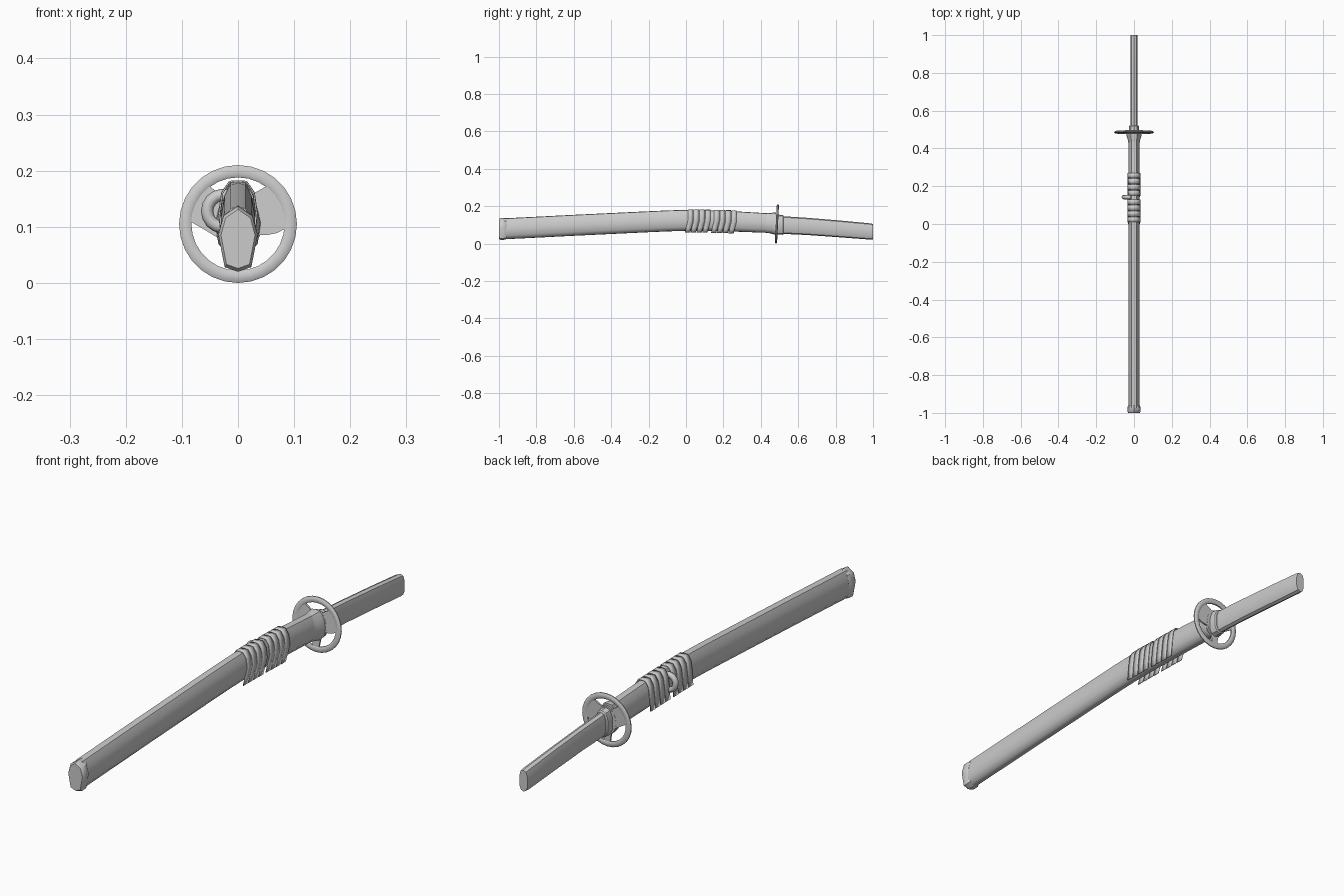
import bpy, bmesh, math

if "Cube" in bpy.data.objects:
    bpy.data.objects.remove(bpy.data.objects["Cube"])

GUARD_Y, GUARD_Z = 0.486, 0.105


def finish(name, bm, angle=35):
    bmesh.ops.recalc_face_normals(bm, faces=bm.faces[:])
    me = bpy.data.meshes.new(name)
    bm.to_mesh(me)
    bm.free()
    ob = bpy.data.objects.new(name, me)
    bpy.context.collection.objects.link(ob)
    bpy.ops.object.select_all(action='DESELECT')
    bpy.context.view_layer.objects.active = ob
    ob.select_set(True)
    bpy.ops.object.shade_smooth_by_angle(angle=math.radians(angle))
    return ob


def mirrored(half):
    """Half outline running top to bottom on +x -> closed loop."""
    return half + [(-x, z) for x, z in reversed(half) if x > 0]


def loft(name, half, stations, angle=35):
    """Sweep a section through stations (y, z centre, x scale, z scale)."""
    sec = mirrored(half)
    bm = bmesh.new()
    rings = [[bm.verts.new((x * sx, y, zc + z * sz)) for x, z in sec]
             for y, zc, sx, sz in stations]
    n = len(sec)
    for a, b in zip(rings, rings[1:]):
        for i in range(n):
            bm.faces.new((a[i], a[(i + 1) % n], b[(i + 1) % n], b[i]))
    bm.faces.new(rings[0])
    bm.faces.new(rings[-1])
    return finish(name, bm, angle)


def plate(name, outline, thick):
    """Flat piece of the guard, outline relative to the guard centre."""
    bm = bmesh.new()
    front, back = [[bm.verts.new((x, GUARD_Y + z * 0.05 + s * thick / 2, GUARD_Z + z))
                    for x, z in outline] for s in (-1, 1)]
    n = len(outline)
    bm.faces.new(front)
    bm.faces.new(back)
    for i in range(n):
        bm.faces.new((front[i], front[(i + 1) % n], back[(i + 1) % n], back[i]))
    return finish(name, bm)


def arc(r, a0, a1, n):
    return [(r * math.cos(math.radians(a0 + (a1 - a0) * i / n)),
             r * math.sin(math.radians(a0 + (a1 - a0) * i / n))) for i in range(n + 1)]


# Scabbard with a gentle bend, and its faceted end cap
scabbard_half = [(0, .056), (.013, .054), (.024, .032), (.030, 0),
                 (.026, -.036), (.013, -.053), (0, -.056)]
loft("scabbard", scabbard_half,
     [(-.975, .079, 1, 1), (-.6, .098, 1, 1), (-.2, .117, 1, 1), (-.1, .1215, 1, 1),
      (0, .1245, 1, 1), (.1, .1235, 1, .99), (.25, .119, 1, .97), (.46, .109, 1, .93)], 50)
cap_half = [(0, .059), (.027, .042), (.037, .008), (.025, -.05), (0, -.058)]
loft("scabbard_end_cap", cap_half,
     [(-1, .078, .82, .9), (-.992, .078, .95, 1), (-.968, .079, .95, 1), (-.96, .08, .8, .96)])

# Scabbard mouth collar and handle collar, either side of the guard
loft("scabbard_mouth", scabbard_half,
     [(.43, .110, 1.0, .93), (.45, .109, 1.12, .96), (.466, .108, 1.3, 1.03), (.48, .107, 1.35, 1.05)])
grip_half = [(0, .05), (.013, .044), (.02, .02), (.02, -.024), (.012, -.044), (0, -.05)]
loft("handle_collar", grip_half,
     [(.484, .102, 1.35, 1.08), (.518, .100, 1.3, 1.05), (.522, .0995, 1.1, .96)])

# Handle
loft("handle", grip_half,
     [(.49, .101, .95, .95), (.65, .092, .92, .92), (.82, .079, .92, .9),
      (.985, .065, .95, .87), (1, .0635, .88, .83)])

# Guard rim: rounded ring swept around the centre
bm = bmesh.new()
rim = [(.083, -.003), (.088, -.006), (.099, -.006), (.105, -.002),
       (.105, .002), (.099, .006), (.088, .006), (.083, .003)]
N = 28
loops = []
for i in range(N):
    a = 2 * math.pi * i / N
    loops.append([bm.verts.new((r * math.sin(a), GUARD_Y + d + r * math.cos(a) * .05,
                                GUARD_Z + r * math.cos(a))) for r, d in rim])
for i in range(N):
    a, b = loops[i], loops[(i + 1) % N]
    for j in range(8):
        k = (j + 1) % 8
        bm.faces.new((a[j], a[k], b[k], b[j]))
finish("guard_rim", bm, 50)

# Guard web: centre seat and lobes leaving three openings
plate("guard_centre", [(.042 * x / .05, .056 * z / .05) for x, z in arc(.05, 0, 337.5, 15)], .008)
plate("guard_right_lobe", arc(.088, -4, 52, 7) + [(.02, .05), (.02, -.02), (.05, -.02), (.07, -.016)], .007)
plate("guard_left_lobe", arc(.088, 128, 176, 6) + [(-.06, -.01), (-.035, -.025), (-.02, .045)], .007)
plate("guard_lower_link", [(-.02, -.04), (.02, -.04), (.012, -.087), (-.012, -.087)], .007)

# Cord wraps: open straps over the back of the scabbard with loose lower ends
strap_half = [(0, .057), (.015, .056), (.028, .036), (.033, 0), (.029, -.038), (.026, -.064)]


def strap(name, y, width, grow, zc):
    path = [(-x * grow, z) for x, z in reversed(strap_half[1:])] + [(x * grow, z) for x, z in strap_half]
    bm = bmesh.new()
    # lower ends drift back along the scabbard
    rows = [[bm.verts.new((x, yy - max(0, -z) * .25, zc + z)) for x, z in path]
            for yy in (y, y + width)]
    for i in range(len(path) - 1):
        bm.faces.new((rows[0][i], rows[0][i + 1], rows[1][i + 1], rows[1][i]))
    ob = finish(name, bm, 30)
    m = ob.modifiers.new("thickness", 'SOLIDIFY')
    m.thickness = .003
    m.offset = 0


for g, (start, grow) in enumerate(((.01, 1.0), (.15, .98))):
    for i in range(4):
        y = start + i * .031
        strap(f"cord_wrap_{g + 1}_{i + 1}", y, .028, grow + .02 * (i % 2), .1245 - max(0, y - .05) * .025)

# Cord loop knob on the left side
cu = bpy.data.curves.new("cord_loop", 'CURVE')
cu.dimensions = '3D'
cu.bevel_depth = .011
cu.bevel_resolution = 2
cu.use_fill_caps = True
pts = arc(.029, 75, 285, 10)
sp = cu.splines.new('POLY')
sp.points.add(len(pts) - 1)
for p, (x, z) in zip(sp.points, pts):
    p.co = (-.026 + x, .142, .128 + z, 1)
    p.radius = 1
bpy.context.collection.objects.link(bpy.data.objects.new("cord_loop", cu))
